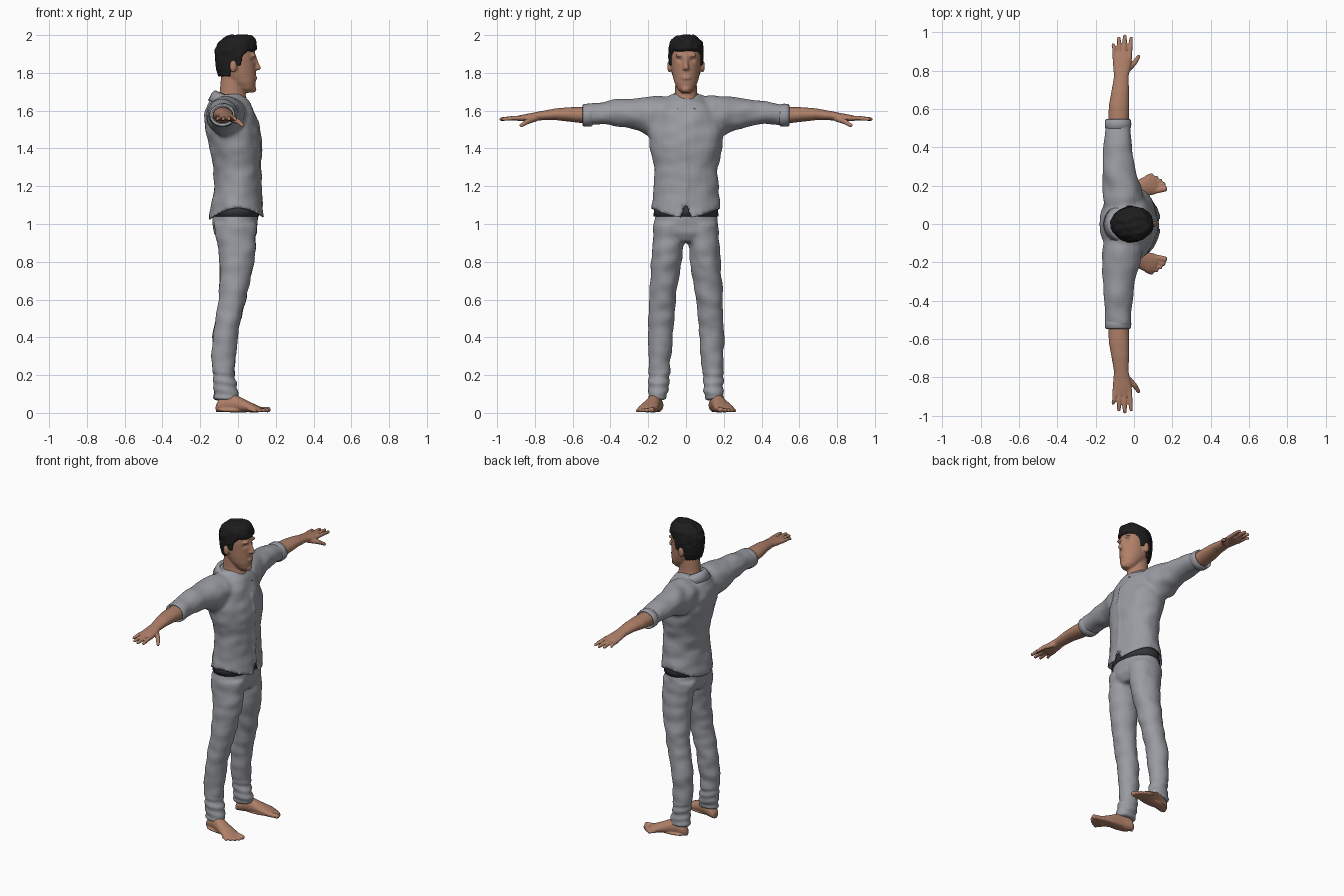
import bpy, bmesh, math
from mathutils import Vector as V, Matrix, noise

if "Cube" in bpy.data.objects:
    bpy.data.objects.remove(bpy.data.objects["Cube"])


def material(name, rgb):
    m = bpy.data.materials.new(name)
    m.diffuse_color = (*rgb, 1)
    m.use_nodes = True
    m.node_tree.nodes["Principled BSDF"].inputs["Base Color"].default_value = m.diffuse_color
    return m


FABRIC = material("grey fabric", (0.32, 0.33, 0.36))
SKIN = material("skin", (0.43, 0.215, 0.14))
HAIR = material("black hair", (0.012, 0.012, 0.013))
DARK = material("dark belt", (0.035, 0.037, 0.042))
X, Y, Z = V((1, 0, 0)), V((0, 1, 0)), V((0, 0, 1))


# ---- helpers: cross-sections, lofts, tubes, balls
def ring(c, u, v, ru, rv, n=28):
    return [V(c) + u * ru * math.cos(2 * math.pi * i / n) + v * rv * math.sin(2 * math.pi * i / n)
            for i in range(n)]


def loft(bm, rings):
    rows = [[bm.verts.new(p) for p in r] for r in rings]
    n = len(rows[0])
    for a, b in zip(rows, rows[1:]):
        for i in range(n):
            bm.faces.new((a[i], a[(i + 1) % n], b[(i + 1) % n], b[i]))
    bm.faces.new(rows[0][::-1])
    bm.faces.new(rows[-1])


def stack(bm, rows):
    """Rows of (z, back x, front x, half width) or (z, back x, front x, y0, y1)."""
    out = []
    for z, xb, xf, *w in rows:
        y0, y1 = w if len(w) == 2 else (-w[0], w[0])
        out.append(ring(((xb + xf) / 2, (y0 + y1) / 2, z), X, Y, (xf - xb) / 2, (y1 - y0) / 2))
    loft(bm, out)


def limb(bm, rows):
    """Rows along y of (y, x, z, rx, rz)."""
    loft(bm, [ring((x, y, z), X, Z, rx, rz) for y, x, z, rx, rz in rows])


def ball(bm, c, r):
    bmesh.ops.create_uvsphere(bm, u_segments=16, v_segments=10, radius=1,
                              matrix=Matrix.Translation(c) @ Matrix.Diagonal((*r, 1)))


def tube(bm, pts, radii):
    pts = [V(p) for p in pts]
    d = (pts[-1] - pts[0]).normalized()
    u = d.orthogonal().normalized()
    loft(bm, [ring(p, u, d.cross(u), r, r, 12) for p, r in zip(pts, radii)])
    ball(bm, pts[-1], (radii[-1],) * 3)


def finish(name, bm, mats, voxel=0, smooth=2, post=None, mirror=False, thick=0):
    bmesh.ops.recalc_face_normals(bm, faces=bm.faces)
    me = bpy.data.meshes.new(name)
    bm.to_mesh(me)
    bm.free()
    ob = bpy.data.objects.new(name, me)
    bpy.context.collection.objects.link(ob)
    if voxel:  # blend overlapping forms into one skin
        m = ob.modifiers.new("blend", 'REMESH')
        m.mode, m.voxel_size = 'VOXEL', voxel
        m = ob.modifiers.new("relax", 'SMOOTH')
        m.factor, m.iterations = 0.5, smooth
        ev = ob.evaluated_get(bpy.context.evaluated_depsgraph_get())
        me = bpy.data.meshes.new_from_object(ev)
        ob.modifiers.clear()
        ob.data = me
    if post:
        b = bmesh.new()
        b.from_mesh(me)
        b.normal_update()
        post(b)
        b.to_mesh(me)
        b.free()
    me.materials.clear()
    for m in mats:
        me.materials.append(m)
    me.shade_smooth()
    if thick:
        m = ob.modifiers.new("cloth", 'SOLIDIFY')
        m.thickness, m.offset = thick, -1
    if mirror:
        ob.modifiers.new("mirror", 'MIRROR').use_axis = (False, True, False)
    return ob


def wrinkle(b, amp, scale):
    for v in b.verts:
        v.co += v.normal * amp * noise.noise(V((v.co.x * scale, v.co.y * scale, v.co.z * scale * 1.4)))


# ---- shirt: torso and both sleeves
bm = bmesh.new()
stack(bm, [(.98, -.155, .142, .187), (1.05, -.152, .138, .187), (1.12, -.138, .127, .181),
           (1.2, -.126, .122, .17), (1.3, -.131, .122, .169), (1.4, -.152, .126, .19),
           (1.48, -.172, .118, .203), (1.55, -.18, .102, .19), (1.6, -.172, .086, .17),
           (1.645, -.155, .062, .13), (1.685, -.115, .02, .08)])
SLEEVE = [(.05, -.055, 1.57, .1, .1), (.14, -.06, 1.575, .105, .105), (.2, -.066, 1.568, .1, .106),
          (.25, -.075, 1.582, .09, .09), (.32, -.08, 1.59, .08, .074), (.42, -.083, 1.589, .073, .062),
          (.53, -.083, 1.577, .066, .056)]
for s in (1, -1):
    limb(bm, [(s * y, *r) for y, *r in SLEEVE])


def tailor(b):
    wrinkle(b, .008, 11)
    for v in b.verts:  # raised button strip
        if v.co.x > .03 and abs(v.co.y) < .014 and v.co.z < 1.55:
            v.co.x += .004

    def hem(c):  # curved tails with a notch at the front
        notch = max(0, 1 - abs(c.y) / .026) * .07 if c.x > 0 else 0
        return 1.085 - 2.6 * c.x ** 2 + notch
    bmesh.ops.delete(b, geom=[v for v in b.verts if v.co.z < hem(v.co)], context='VERTS')
    for v in b.verts:
        if v.is_boundary:
            v.co.z = hem(v.co)
    for s in (1, -1):  # open neck
        fs = [f for f in b.faces if f.calc_center_median().x > 0 and f.calc_center_median().z > 1.53]
        geom = list({e for f in fs for e in f.edges} | {v for f in fs for v in f.verts}) + fs
        bmesh.ops.bisect_plane(b, geom=geom, plane_co=(0, 0, 1.565), plane_no=(0, s, -.38))
    for f in b.faces:
        c = f.calc_center_median()
        f.material_index = int(c.x > 0 and abs(c.y) < (c.z - 1.565) * .38)


finish("shirt", bm, [FABRIC, SKIN], .011, 4, tailor, thick=.006)

# ---- collar, folded down around the neck
bm = bmesh.new()
rows = []
for i in range(29):
    a = math.radians(-158 + 316 * i / 28)
    k = (1 - math.cos(a)) / 2
    rows.append([bm.verts.new((-.035 - rx * math.cos(a), ry * math.sin(a), z - dz * k))
                 for rx, ry, z, dz in ((.075, .066, 1.665, .06), (.086, .076, 1.708, .072),
                                       (.103, .092, 1.695, .07), (.124, .115, 1.655, .045))])
for a, b in zip(rows, rows[1:]):
    for j in range(3):
        bm.faces.new((a[j], b[j], b[j + 1], a[j + 1]))
finish("collar", bm, [FABRIC], thick=.005)

# ---- rolled cuffs
bm = bmesh.new()
limb(bm, [(y, -.083, 1.576, r + .008, r) for y, r in
          ((.492, .05), (.5, .059), (.52, .061), (.542, .059), (.547, .053), (.525, .045))])
finish("sleeve_cuff", bm, [FABRIC], mirror=True)

# ---- trousers: hips and both legs
LEG = [(1.0, -.13, .1, .006, .17), (.92, -.115, .096, .008, .176), (.88, -.107, .094, .011, .178),
       (.8, -.097, .084, .022, .184), (.7, -.097, .064, .038, .19), (.6, -.102, .044, .054, .195),
       (.5, -.117, .017, .064, .199), (.4, -.135, -.002, .07, .202), (.3, -.138, -.012, .078, .2),
       (.2, -.133, -.018, .086, .198), (.14, -.126, -.006, .093, .2), (.07, -.126, .006, .1, .204)]
bm = bmesh.new()
stack(bm, [(1.1, -.13, .103, .158), (1.0, -.135, .105, .17), (.95, -.127, .1, .172), (.905, -.09, .075, .12)])
for s in (1, -1):
    stack(bm, [(z, xb, xf, s * a, s * c) for z, xb, xf, a, c in LEG])


def crease(b):
    wrinkle(b, .007, 12)
    for v in b.verts:  # bunched cloth at the ankles
        if v.co.z < .22:
            v.co += v.normal * .003 * math.sin(v.co.z * 130 + v.co.x * 20)


finish("trousers", bm, [FABRIC], .011, 3, crease)

# ---- belt
bm = bmesh.new()
stack(bm, [(1.04, -.138, .112, .173), (1.095, -.136, .111, .166)])
finish("belt", bm, [DARK])

# ---- forearms and hands
bm = bmesh.new()
limb(bm, [(.46, -.083, 1.578, .05, .043), (.55, -.08, 1.577, .054, .043), (.62, -.078, 1.58, .053, .038),
          (.69, -.072, 1.581, .046, .031), (.77, -.066, 1.573, .038, .024), (.82, -.063, 1.566, .046, .021),
          (.86, -.061, 1.562, .05, .018), (.895, -.062, 1.559, .049, .013)])
for x0, x1, tip, r in ((-.099, -.109, .935, .0105), (-.074, -.079, .968, .0115),
                       (-.049, -.048, .978, .012), (-.023, -.015, .968, .0115)):
    tube(bm, [(x0, .86, 1.561), ((x0 + x1) / 2, .92, 1.56), (x1, tip, 1.555)], [.013, r, r * .85])
tube(bm, [(-.045, .795, 1.56), (.002, .84, 1.542), (.024, .872, 1.522)], [.018, .014, .01])
finish("forearm_and_hand", bm, [SKIN], .005, 2, mirror=True)

# ---- bare feet, turned slightly outward
bm = bmesh.new()
D, L, heel = V((.97, .24, 0)), V((-.24, .97, 0)), V((-.115, .147, 0))
loft(bm, [ring(heel + D * s + L * (a + c) / 2 + Z * (h / 2 + .003), L, Z, (c - a) / 2, h / 2)
          for s, a, c, h in ((0, -.02, .02, .04), (.02, -.034, .034, .075), (.07, -.036, .036, .1),
                             (.11, -.039, .039, .09), (.16, -.044, .05, .066), (.21, -.047, .06, .043),
                             (.24, -.044, .048, .028))])
for s, a, r in ((.275, -.031, .015), (.276, -.006, .0115), (.264, .016, .011), (.248, .037, .0105), (.227, .056, .01)):
    tube(bm, [heel + D * .19 + L * a * .9 + Z * .02, heel + D * s + L * a + Z * (r + .002)], [r, r])
ball(bm, heel + D * .12 + Z * .014, (.11, .036, .012))
finish("foot", bm, [SKIN], .0055, 2, mirror=True)

# ---- head, face and neck
bm = bmesh.new()
stack(bm, [(1.695, .02, .08, .024), (1.715, -.01, .09, .045), (1.75, -.05, .094, .062), (1.79, -.09, .095, .072),
           (1.83, -.102, .094, .077), (1.88, -.11, .095, .081), (1.92, -.108, .088, .081),
           (1.955, -.09, .065, .066), (1.975, -.05, .03, .035)])
stack(bm, [(1.58, -.12, .065, .08), (1.645, -.11, .052, .066), (1.7, -.097, .036, .058), (1.8, -.088, .03, .056)])
tube(bm, [(.088, 0, 1.888), (.099, 0, 1.85), (.108, 0, 1.827)], [.009, .011, .014])
ball(bm, (.09, 0, 1.773), (.013, .026, .01))
ball(bm, (.078, 0, 1.713), (.02, .024, .018))
for s in (1, -1):
    ball(bm, (-.025, s * .087, 1.835), (.02, .013, .034))
    ball(bm, (.083, s * .034, 1.893), (.014, .024, .008))
    ball(bm, (.096, s * .011, 1.823), (.01, .008, .008))


def sockets(b):
    for v in b.verts:
        if v.co.x > .03:
            v.co.x -= .011 * math.exp(-((abs(v.co.y) - .034) / .016) ** 2 - ((v.co.z - 1.87) / .012) ** 2)


finish("head_and_neck", bm, [SKIN], .006, 3, sockets)

# ---- short hair with a raised front
bm = bmesh.new()
stack(bm, [(1.765, -.1, .05, .068), (1.82, -.117, .09, .086), (1.87, -.122, .102, .092), (1.92, -.122, .103, .094),
           (1.96, -.106, .1, .088), (1.985, -.075, .09, .066), (2.0, -.04, .075, .045)])
LINE = [(-1, 1.78), (-.045, 1.78), (-.03, 1.84), (.015, 1.84), (.03, 1.9), (.06, 1.925), (1, 1.925)]


def trim(b):
    c = V((-.01, 0, 1.86))
    for v in b.verts:
        if v.co.z > 1.88:
            v.co += v.normal * .007 * noise.noise(V((v.co.x * 18, v.co.y * 40, v.co.z * 30)))
    for v in b.verts:  # tuck everything under the hairline inside the skull
        for (x0, z0), (x1, z1) in zip(LINE, LINE[1:]):
            if x0 <= v.co.x < x1:
                h = z0 + (z1 - z0) * (v.co.x - x0) / (x1 - x0)
        t = min(1, max(0, (h - v.co.z) / .008))
        v.co = c + (v.co - c) * (1 - .3 * t)


finish("hair", bm, [HAIR], .006, 2, trim)
